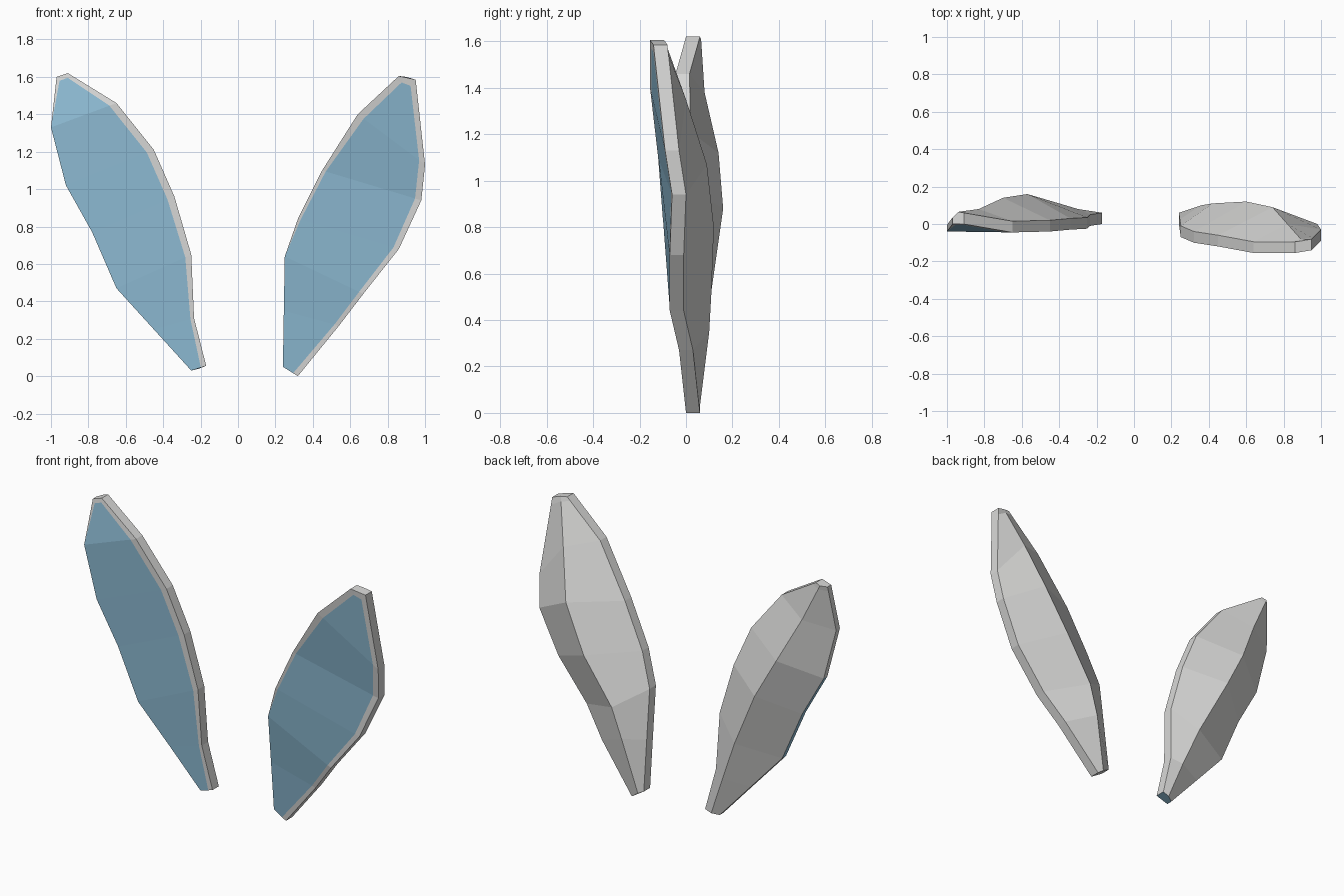
import bpy
import bmesh
from mathutils import Vector

default_cube = bpy.data.objects.get("Cube")
if default_cube:
    bpy.data.objects.remove(default_cube, do_unlink=True)


def make_material(name, colour):
    material = bpy.data.materials.new(name)
    material.use_nodes = True
    material.diffuse_color = colour
    shader = material.node_tree.nodes["Principled BSDF"]
    shader.inputs["Base Color"].default_value = colour
    shader.inputs["Roughness"].default_value = 0.8
    return material


RIM, PANEL = 0, 1
materials = [
    make_material("pale grey", (0.69, 0.69, 0.68, 1)),
    make_material("soft blue", (0.27, 0.50, 0.66, 1)),
]


def add_tip_row(rows, tip_insets):
    """Insert a row just below the tip, where the blue panel begins."""
    top, below = rows[0], rows[1]
    points = [Vector(a).lerp(Vector(b), 0.1) for a, b in zip(top[:3], below[:3])]
    return [top, (*points, tip_insets), *rows[1:]]


def build_blade(name, rows, tip_insets, outer_wall, blue_wall_rows=(), blue_foot=False):
    """Loft cross-sections: a front with an inset panel, side walls, a ridged back."""
    bm = bmesh.new()
    rings = []
    for inner, ridge, outer, insets in add_tip_row(rows, tip_insets):
        inner, ridge, outer = Vector(inner), Vector(ridge), Vector(outer)
        along = (outer - inner).normalized()
        section = [
            inner,
            inner + along * insets[0],
            outer - along * insets[1],
            outer,
            outer + Vector((0, outer_wall, 0)),
            ridge,
            inner + Vector((0, 0.06, 0)),
        ]
        rings.append([bm.verts.new(point) for point in section])

    # Faces between neighbouring sections; strip one of the front is the panel
    for row, (upper, lower) in enumerate(zip(rings, rings[1:])):
        for strip in range(len(upper)):
            following = (strip + 1) % len(upper)
            face = bm.faces.new((upper[strip], upper[following],
                                 lower[following], lower[strip]))
            is_panel = strip == 1 and row > 0
            is_blue_wall = strip == 3 and row in blue_wall_rows
            face.material_index = PANEL if is_panel or is_blue_wall else RIM

    # Caps on the tip and the foot
    bm.faces.new(rings[0])
    foot = bm.faces.new(rings[-1])
    foot.material_index = PANEL if blue_foot else RIM

    bmesh.ops.remove_doubles(bm, verts=bm.verts, dist=0.0005)
    bmesh.ops.recalc_face_normals(bm, faces=bm.faces)
    mesh = bpy.data.meshes.new(name)
    bm.to_mesh(mesh)
    bm.free()
    for material in materials:
        mesh.materials.append(material)
    blade = bpy.data.objects.new(name, mesh)
    bpy.context.collection.objects.link(blade)
    return blade


# Each row, tip to foot: inner front edge, back ridge, outer front edge, panel insets
left_rows = [
    ((.86, -.155, 1.605), (.90, -.09, 1.6), (.95, -.14, 1.585), (.03, .03)),
    ((.64, -.155, 1.4), (.82, 0, 1.35), (1, -.09, 1.13), (.04, .04)),
    ((.45, -.12, 1.1), (.74, .09, 1.07), (.98, -.06, .94), (.02, .035)),
    ((.32, -.1, .84), (.6, .12, .8), (.86, -.07, .68), (.015, .03)),
    ((.25, -.07, .64), (.42, .11, .53), (.67, -.07, .44), (0, .025)),
    ((.245, -.035, .35), (.36, .1, .35), (.54, -.03, .27), (0, .025)),
    ((.24, 0, .05), (.28, .06, .03), (.32, 0, 0), (0, .03)),
]
right_rows = [
    ((-.91, 0, 1.62), (-.94, .065, 1.61), (-.97, 0, 1.6), (.02, .02)),
    ((-.65, -.045, 1.46), (-.83, .08, 1.38), (-1, -.04, 1.33), (.04, 0)),
    ((-.45, -.04, 1.21), (-.7, .14, 1.12), (-.92, -.035, 1.02), (.04, 0)),
    ((-.34, -.03, .96), (-.57, .16, .88), (-.78, -.03, .77), (.04, 0)),
    ((-.25, -.025, .65), (-.4, .11, .53), (-.65, -.025, .47), (.035, 0)),
    ((-.235, -.01, .31), (-.3, .08, .28), (-.45, -.01, .25), (.02, 0)),
    ((-.17, 0, .055), (-.21, .06, .04), (-.25, 0, .03), (.03, 0)),
]

build_blade("left_blade", left_rows, (.04, .035), outer_wall=0.06)
build_blade("right_blade", right_rows, (.028, .02), outer_wall=0.035,
            blue_wall_rows=(3, 4), blue_foot=True)
